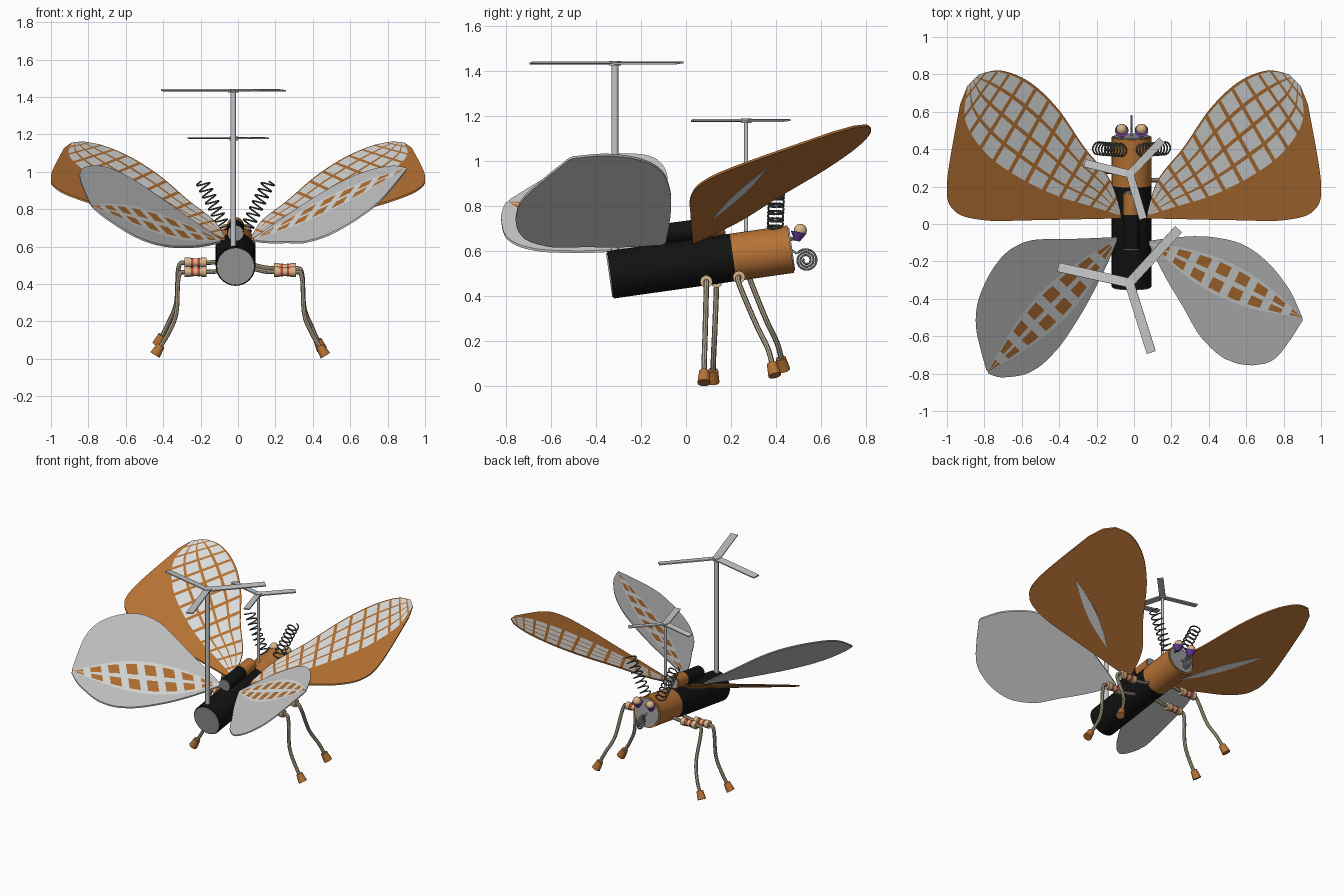
import bpy, bmesh
from math import sin, cos, pi, radians
from mathutils import Vector, Matrix

cube = bpy.data.objects.get("Cube")
if cube:
    bpy.data.objects.remove(cube)


def material(name, r, g, b):
    m = bpy.data.materials.new(name)
    m.use_nodes = True
    m.diffuse_color = (r, g, b, 1)
    m.node_tree.nodes["Principled BSDF"].inputs["Base Color"].default_value = (r, g, b, 1)
    return m


copper = material("copper", .47, .17, .035)
white = material("pale panel", .72, .73, .73)
silver = material("light grey", .57, .57, .57)
metal = material("grey metal", .32, .32, .32)
black = material("black", .006, .006, .006)
wire = material("wire tan", .46, .39, .28)
bead = material("bead tan", .70, .47, .25)
red = material("band red", .55, .06, .04)
purple = material("purple", .14, .05, .33)
steel = material("dark steel", .10, .10, .10)


def smooth(ob):
    bpy.ops.object.select_all(action='DESELECT')
    ob.select_set(True)
    bpy.context.view_layer.objects.active = ob
    bpy.ops.object.shade_smooth_by_angle(angle=radians(35))


def rod(name, p, q, r, mat, r2=None, sides=32):
    """Cylinder or cone from p to q."""
    p, q = Vector(p), Vector(q)
    d = q - p
    bpy.ops.mesh.primitive_cone_add(vertices=sides, radius1=r, radius2=r if r2 is None else r2,
                                    depth=d.length, location=(p + q) / 2,
                                    rotation=d.to_track_quat('Z', 'Y').to_euler())
    ob = bpy.context.object
    ob.name = name
    ob.data.materials.append(mat)
    smooth(ob)
    return ob


def spline(pts):
    """Smooth curve through the points, as a function of 0..1."""
    v = [Vector(p) for p in pts]
    n = len(v) - 1

    def at(s):
        i = min(int(s * n), n - 1)
        u = s * n - i
        a, b, c, d = v[max(i - 1, 0)], v[i], v[i + 1], v[min(i + 2, n)]
        return (b * 2 + (c - a) * u + (a * 2 - b * 5 + c * 4 - d) * u**2
                + (b * 3 - a - c * 3 + d) * u**3) / 2
    return at


def bowed(p, q, bulge):
    """Line from p to q, bowed sideways."""
    p, q = Vector(p), Vector(q)
    d = (q - p).normalized()
    side = Vector((-d.y, d.x)) * bulge
    return lambda s: p.lerp(q, s) + side * sin(pi * s)


def tube(name, path, steps, r, mat):
    cu = bpy.data.curves.new(name, 'CURVE')
    cu.dimensions = '3D'
    cu.bevel_depth = r
    cu.bevel_resolution = 2
    cu.use_fill_caps = True
    sp = cu.splines.new('POLY')
    sp.points.add(steps)
    for i, pt in enumerate(sp.points):
        pt.co = (*path(i / steps), 1)
    cu.materials.append(mat)
    ob = bpy.data.objects.new(name, cu)
    bpy.context.collection.objects.link(ob)
    bpy.ops.object.select_all(action='DESELECT')
    ob.select_set(True)
    bpy.context.view_layer.objects.active = ob
    bpy.ops.object.convert(target='MESH')
    smooth(bpy.context.object)


def wing(name, side, curves, bands, cells, vein, slope, mats, under, thick=.01):
    """Sheet lofted across curves; bands give (end, cell material, vein material)."""
    a, b, c = slope
    cuts = [(0, True)]
    for i in range(cells):
        cuts += [((i + vein + (1 - vein) * k / 3) / cells, k == 3) for k in range(4)]
    bm = bmesh.new()

    def vert(t, s):
        k = min(int(t), len(curves) - 2)
        p = curves[k](s).lerp(curves[k + 1](s), t - k)
        return bm.verts.new((side * p.x, p.y, a * p.x + b * p.y + c))

    rows = [[vert(t, s) for s, _ in cuts] for t in [0] + [e[0] for e in bands]]
    for (_, cell, vn), r1, r2 in zip(bands, rows, rows[1:]):
        for i in range(len(cuts) - 1):
            f = bm.faces.new((r1[i], r1[i + 1], r2[i + 1], r2[i]))
            f.material_index = vn if cuts[i][1] else cell
    bmesh.ops.remove_doubles(bm, verts=bm.verts, dist=1e-4)
    top = set(bm.faces)
    new = bmesh.ops.extrude_face_region(bm, geom=list(top), use_keep_orig=True)["geom"]
    bmesh.ops.translate(bm, vec=(0, 0, -thick),
                        verts=[g for g in new if isinstance(g, bmesh.types.BMVert)])
    for f in bm.faces:
        if f not in top:
            f.material_index = under
    bmesh.ops.recalc_face_normals(bm, faces=bm.faces)
    me = bpy.data.meshes.new(name)
    bm.to_mesh(me)
    bm.free()
    for m in mats:
        me.materials.append(m)
    bpy.context.collection.objects.link(bpy.data.objects.new(name, me))


# Cylindrical cells: large body and small one on its back
def cell(name, tail, nose, r, split):
    tail, nose = Vector(tail), Vector(nose)
    mid, d = tail.lerp(nose, split), (nose - tail).normalized()
    rod(name + "_rear", tail, mid, r, black, sides=48)
    rod(name + "_front", mid, nose, r, copper, sides=48)
    rod(name + "_tail_disc", tail - d * .006, tail, r * .93, metal)
    rod(name + "_nose_disc", nose, nose + d * .006, r * .9, metal)


cell("body", (-.013, -.335, .495), (-.013, .465, .609), .106, .68)
cell("back_cell", (-.013, -.13, .672), (-.013, .165, .712), .045, .62)

# Forewings
lead = spline([(.07, .06), (.13, .24), (.265, .41), (.41, .62), (.56, .76), (.71, .82), (.83, .80)])
panel = spline([(.07, .045), (.24, .09), (.42, .14), (.62, .23), (.80, .36), (.91, .54), (.89, .74)])
trail = spline([(.07, .03), (.3, .025), (.55, .02), (.8, .02), (.96, .07), (1, .22), (.93, .64)])
fore_bands = [(.03, 0, 0)]
for k in range(4):
    start = .03 + k * .2425
    fore_bands += [(start + .2, 1, 0), (start + .2425, 0, 0)]
fore_bands += [(1.5, 0, 0), (2, 0, 0)]
for tag, side in (("left", 1), ("right", -1)):
    wing(tag + "_forewing", side, [lead, panel, trail], fore_bands, 13, .2,
         (.282, .4, .609), (copper, white), 0)
    streak = [bowed((.32, .11), (.80, .36), w) for w in (.03, -.03)]
    wing(tag + "_forewing_streak", side, streak, [(1, 0, 0)], 6, .2,
         (.282, .4, .6), (white,), 0, .004)

# Hindwings, with a ribbed panel along the middle
hinds = {
    "left": (1, (.08, -.1), (.9, -.5), (.65, .38, .626),
             [(.08, -.09), (.24, -.07), (.4, -.068), (.57, -.105), (.71, -.2), (.83, -.35), (.9, -.5)],
             [(.08, -.11), (.16, -.27), (.26, -.44), (.37, -.62), (.53, -.74), (.74, -.73), (.9, -.52)]),
    "right": (-1, (.09, -.08), (.78, -.79), (.7, .42, .606),
              [(.09, -.07), (.33, -.08), (.56, -.09), (.71, -.18), (.82, -.37), (.845, -.55), (.79, -.78)],
              [(.09, -.09), (.16, -.25), (.27, -.46), (.41, -.67), (.55, -.79), (.7, -.82), (.78, -.8)])}
hind_bands = [(.5, 0, 0), (1, 0, 0), (1.2, 1, 1), (1.85, 2, 1), (2, 1, 1),
              (2.15, 1, 1), (2.8, 2, 1), (3, 1, 1), (3.5, 0, 0), (4, 0, 0)]
for tag, (side, root, tip, slope, front, back) in hinds.items():
    ribs = [bowed(root, tip, w) for w in (.095, 0, -.095)]
    wing(tag + "_hindwing", side, [spline(front)] + ribs + [spline(back)], hind_bands, 8, .4,
         slope, (silver, white, copper), 0)


# Propellers on masts
def propeller(name, x, y, base, top, r, length, width, turn):
    rod(name + "_mast", (x, y, base), (x, y, top), r, silver)
    rod(name + "_hub", (x, y, top - .012), (x, y, top + .008), width * .55, silver)
    for k in range(3):
        bpy.ops.mesh.primitive_cube_add(size=1)
        ob = bpy.context.object
        ob.name = f"{name}_blade_{k + 1}"
        ob.data.transform(Matrix.Translation((x, y, top))
                          @ Matrix.Rotation(radians(turn + 120 * k), 4, 'Z')
                          @ Matrix.Rotation(radians(6), 4, 'X')
                          @ Matrix.Translation((length / 2, 0, 0))
                          @ Matrix.Diagonal((length, width, .008, 1)))
        ob.data.materials.append(silver)


propeller("rear_propeller", -.025, -.315, .56, 1.435, .015, .39, .05, 47.5)
propeller("front_propeller", -.022, .267, .65, 1.18, .009, .25, .042, 46.5)

# Legs: bent wire, banded bead and foot
legs = {"left_rear": (1, .09, .465, (.44, .08, .042)), "left_front": (1, .235, .485, (.425, .387, .075)),
        "right_rear": (-1, .135, .465, (.44, .12, .046)), "right_front": (-1, .28, .515, (.43, .427, .1))}
for tag, (side, y, z, foot) in legs.items():
    def at(x, yy, zz):
        return Vector((.012 + side * x, yy, zz))
    fx, fy, fz = foot
    end = at(*foot)
    knee = at(.385, y + (fy - y) * .85, fz + .09)
    tube(tag + "_leg", spline([at(.06, y, z + .02), at(.15, y, z), at(.29, y, z), at(.33, y, z - .03),
                               at(.342, y + (fy - y) * .5, fz + .2), knee, end]), 40, .012, wire)
    d = (end - knee).normalized() * .03
    rod(tag + "_foot", end - d, end + d, .022, copper, .029)
    rod(tag + "_bead_core", at(.18, y, z), at(.295, y, z), .022, bead)
    for k, x in enumerate((.18, .267)):
        rod(f"{tag}_bead_end_{k}", at(x, y, z), at(x + .03, y, z), .027, bead)
    for k, x in enumerate((.216, .25)):
        rod(f"{tag}_bead_band_{k}", at(x, y, z), at(x + .012, y, z), .0245, red)

# Spring antennae, eyes and coiled tongue
for tag, side in (("left", 1), ("right", -1)):
    low, high = Vector((-.013 + side * .055, .395, .69)), Vector((-.013 + side * .18, .405, .95))
    axis = (high - low).to_track_quat('Z', 'Y')
    tube(tag + "_antenna",
         lambda s: low.lerp(high, s) + axis @ Vector((cos(16 * pi * s), sin(16 * pi * s), 0)) * .034,
         160, .0045, steel)
    x = -.013 + side * .053
    rod(tag + "_eye_stalk", (x, .45, .65), (x, .497, .66), .008, steel)
    rod(tag + "_eye_cup", (x, .493, .645), (x, .5, .685), .012, purple, .036)
    bpy.ops.mesh.primitive_uv_sphere_add(segments=24, ring_count=16, radius=.029, location=(x, .507, .692))
    eye = bpy.context.object
    eye.name = tag + "_eye"
    eye.data.materials.append(bead)
    smooth(eye)


def coil(s):
    r, w = .05 - .038 * s, pi * (.8 - 6 * s)
    return Vector((-.013, .533 + r * cos(w), .56 + r * sin(w)))


tube("tongue", coil, 90, .005, metal)
rod("tongue_base", (-.013, .46, .61), coil(0), .005, metal)
